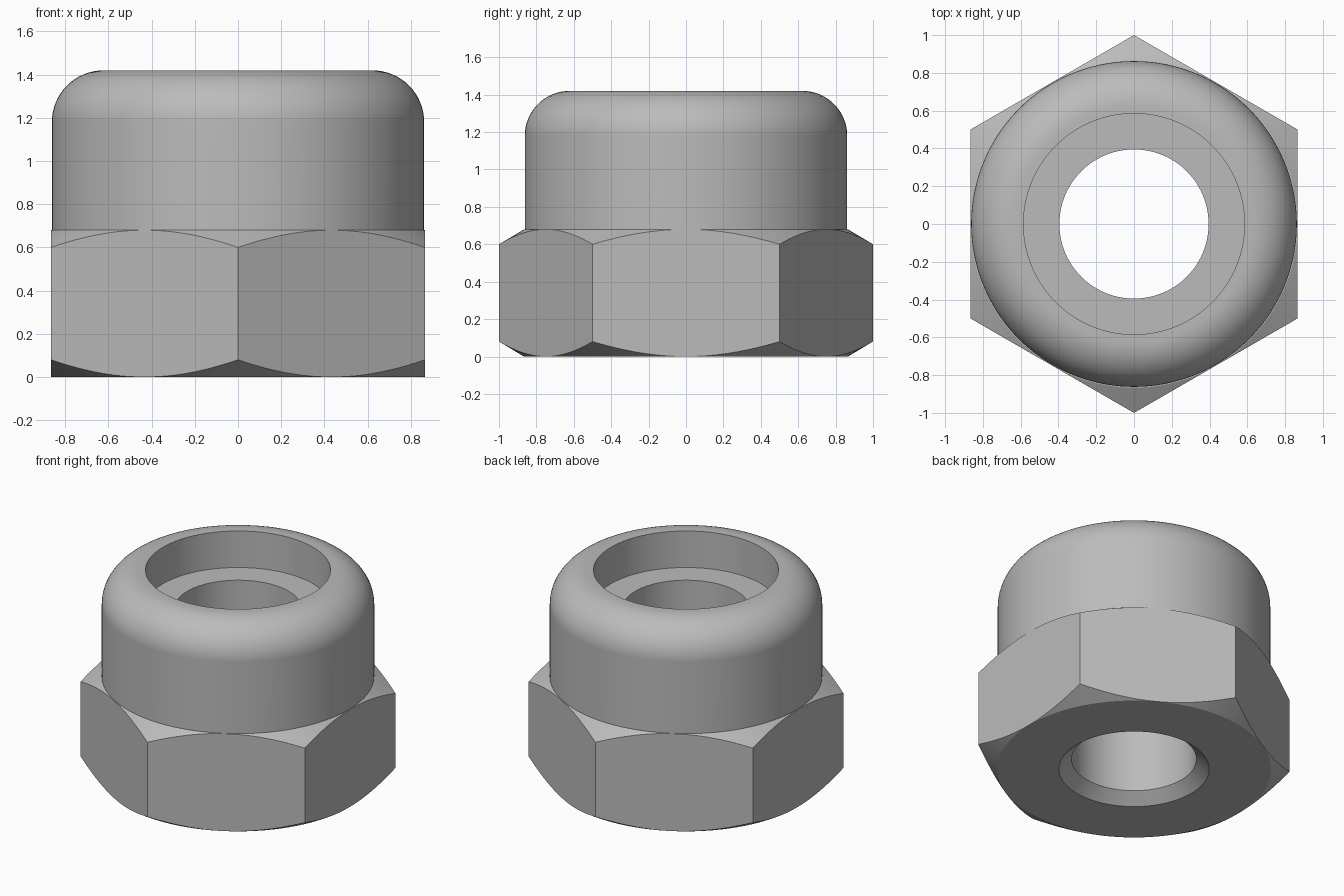
import bpy
import bmesh
from math import cos, sin, pi

if "Cube" in bpy.data.objects:
    bpy.data.objects.remove(bpy.data.objects["Cube"], do_unlink=True)

SEGMENTS = 144          # a multiple of six, so the hexagon keeps true corners
APOTHEM = cos(pi / 6)   # half the width across the flats
BORE, RECESS, COLLAR = 0.395, 0.585, 0.862
HEX_TOP, FLOOR, TOP = 0.68, 1.165, 1.42
FILLET = 0.24
SLOPE = 0.08 / (1 - APOTHEM)

steel = bpy.data.materials.new("grey steel")
steel.use_nodes = True
grey = (0.5, 0.5, 0.5, 1)
steel.diffuse_color = grey
steel.node_tree.nodes["Principled BSDF"].inputs["Base Color"].default_value = grey


def sweep(name, profile):
    """Sweep profile(angle) -> [(radius, z), ...] around the z axis."""
    bm = bmesh.new()
    columns = []
    for i in range(SEGMENTS):
        a = 2 * pi * i / SEGMENTS
        columns.append([bm.verts.new((r * sin(a), -r * cos(a), z)) for r, z in profile(a)])
    for i, col in enumerate(columns):
        nxt = columns[(i + 1) % SEGMENTS]
        for j in range(len(col) - 1):
            bm.faces.new((col[j], nxt[j], nxt[j + 1], col[j + 1]))
    # merge chamfer points that meet at the middle of each flat
    bmesh.ops.remove_doubles(bm, verts=bm.verts, dist=1e-5)
    mesh = bpy.data.meshes.new(name)
    bm.to_mesh(mesh)
    bm.free()
    mesh.materials.append(steel)
    obj = bpy.data.objects.new(name, mesh)
    bpy.context.collection.objects.link(obj)
    bpy.ops.object.select_all(action="DESELECT")
    obj.select_set(True)
    bpy.context.view_layer.objects.active = obj
    bpy.ops.object.shade_smooth_by_angle(angle=pi / 8)
    weighted = obj.modifiers.new("even shading", "WEIGHTED_NORMAL")
    weighted.keep_sharp = True
    return obj


# Hexagonal base: flats trimmed by a cone above and below
def hex_profile(a):
    r = APOTHEM / cos(a % (pi / 3) - pi / 6)
    cut = (r - APOTHEM) * SLOPE
    return [(0.475, 0), (APOTHEM, 0), (r, cut), (r, HEX_TOP - cut),
            (APOTHEM, HEX_TOP), (COLLAR, HEX_TOP)]


sweep("hex_base", hex_profile)

# Round collar with a rounded shoulder and a flat rim
shoulder = [(COLLAR - FILLET + FILLET * cos(t * pi / 32),
             TOP - FILLET + FILLET * sin(t * pi / 32)) for t in range(17)]
collar = [(COLLAR, HEX_TOP)] + shoulder + [(RECESS, TOP)]
sweep("rounded_collar", lambda a: collar)

# Recess, its floor, the bore and the lower lead-in chamfer
inside = [(RECESS, TOP), (RECESS, FLOOR), (BORE, FLOOR), (BORE, 0.07), (0.475, 0)]
sweep("recess_and_bore", lambda a: inside)
